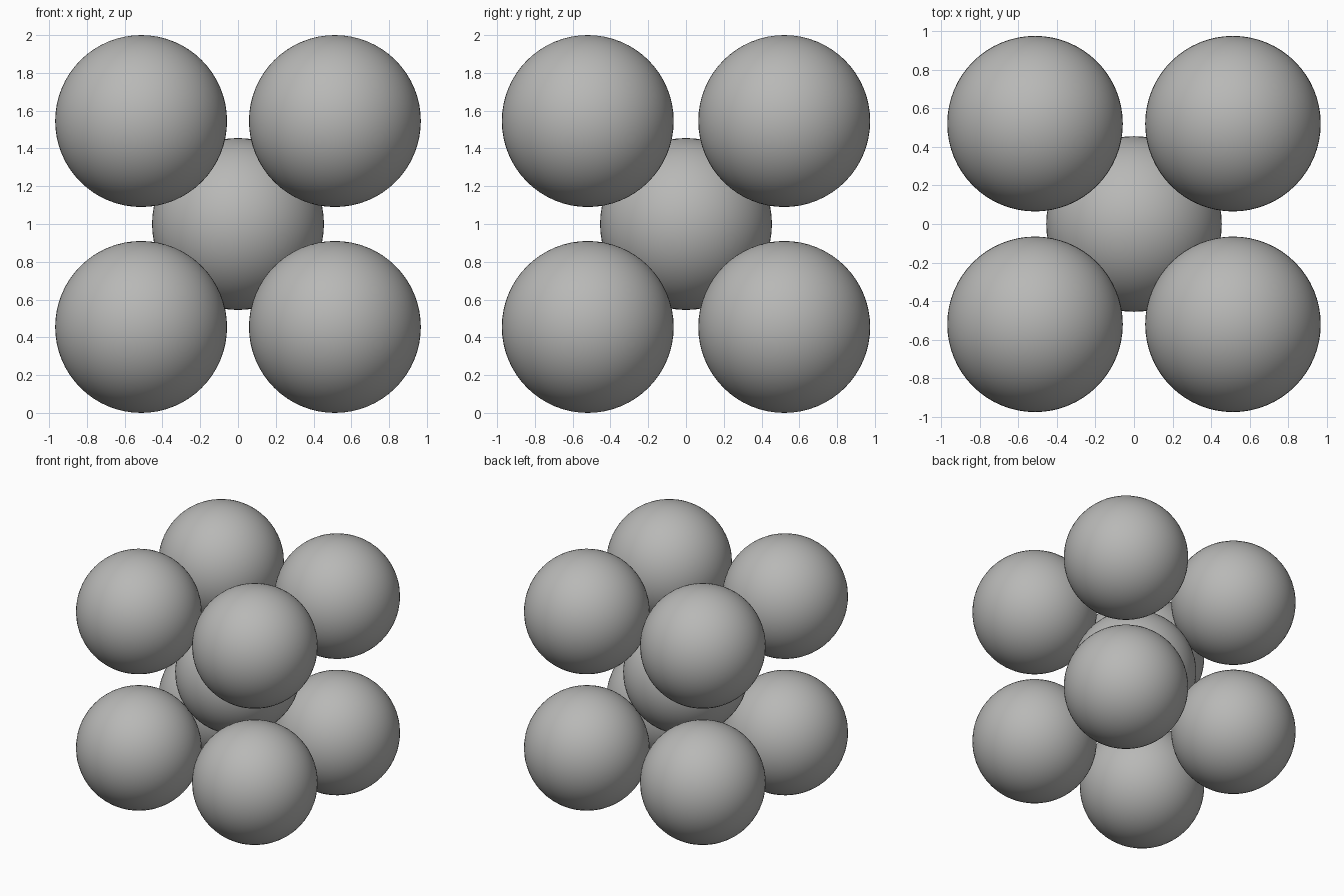
import bpy
from itertools import product

if "Cube" in bpy.data.objects:
    bpy.data.objects.remove(bpy.data.objects["Cube"])

R = 0.455                        # ball radius
DX, DY, DZ = 0.513, 0.52, 0.545  # corner offsets from the centre ball

grey = bpy.data.materials.new("warm_grey")
grey.diffuse_color = (0.48, 0.48, 0.47, 1)
grey.use_nodes = True
grey.node_tree.nodes["Principled BSDF"].inputs["Base Color"].default_value = grey.diffuse_color


def ball(name, loc):
    bpy.ops.mesh.primitive_uv_sphere_add(segments=64, ring_count=32, radius=R, location=loc)
    ob = bpy.context.object
    ob.name = name
    ob.data.materials.append(grey)
    bpy.ops.object.shade_smooth()


# Centre ball, touched by eight corner balls
ball("centre_ball", (0, 0, 1))
for sx, sy, sz in product((-1, 1), repeat=3):
    name = "_".join(("left" if sx < 0 else "right",
                     "front" if sy < 0 else "back",
                     "lower" if sz < 0 else "upper", "ball"))
    ball(name, (sx * DX, sy * DY, 1 + sz * DZ))
